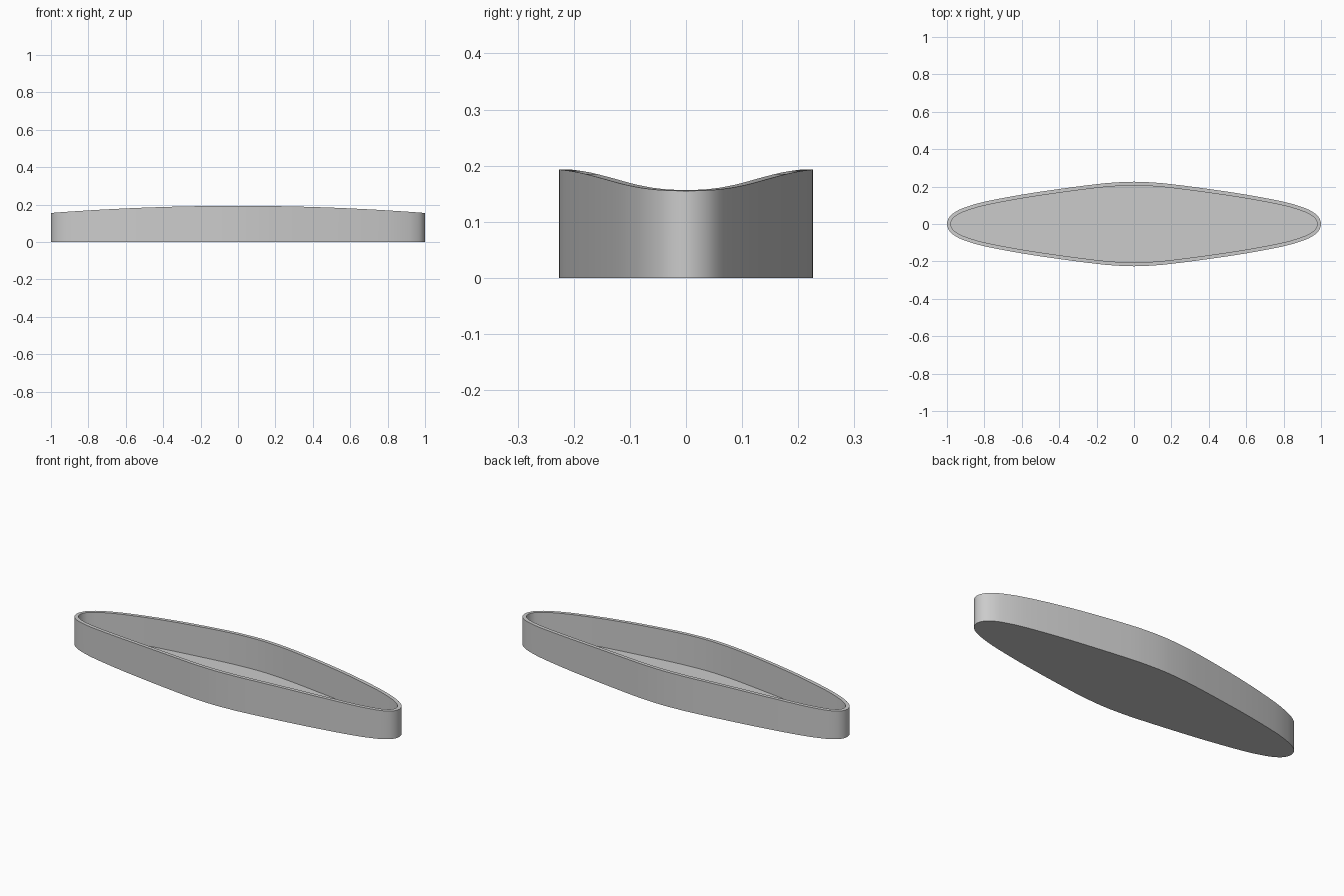
import bpy, bmesh, math
from mathutils import Vector

cube = bpy.data.objects.get("Cube")
if cube:
    bpy.data.objects.remove(cube)

WALL, FLOOR = 0.02, 0.02

# Quarter outline from the right tip to the middle of the long side
quarter = [(1, 0), (.985, .04), (.95, .068), (.9, .09), (.8, .119), (.6, .157),
           (.4, .187), (.2, .213), (.1, .222), (0, .226)]
half = quarter + [(-x, y) for x, y in reversed(quarter[:-1])]
control = [Vector(p) for p in half + [(x, -y) for x, y in reversed(half[1:-1])]]


def smooth_loop(points, steps=3):
    """Closed Catmull-Rom curve through the points."""
    out, n = [], len(points)
    for i in range(n):
        a, b, c, d = (points[(i + k) % n] for k in (-1, 0, 1, 2))
        for s in range(steps):
            t = s / steps
            out.append(b + 0.5 * t * (c - a + t * (2 * a - 5 * b + 4 * c - d
                                                   + t * (3 * (b - c) + d - a))))
    return out


def inward(points, distance):
    """Offset a closed loop towards its middle."""
    out, n = [], len(points)
    for i, p in enumerate(points):
        t = (points[(i + 1) % n] - points[i - 1]).normalized()
        out.append(p + distance * Vector((-t.y, t.x)))
    return out


def rim_height(p):
    return 0.155 + 0.038 * (1 - min(1, p.x * p.x))


outer = smooth_loop(control)
inner = inward(outer, WALL)

# Rings run from the underside, up the outside, over the rim, down to the floor
bm = bmesh.new()
rings = [[bm.verts.new((p.x, p.y, z(p))) for p in loop] for loop, z in (
    (outer, lambda p: 0), (outer, rim_height),
    (inner, rim_height), (inner, lambda p: FLOOR))]
for low, high in zip(rings, rings[1:]):
    for i in range(len(low)):
        j = (i + 1) % len(low)
        bm.faces.new((low[i], low[j], high[j], high[i]))
bm.faces.new(list(reversed(rings[0])))
bm.faces.new(rings[-1])
bmesh.ops.recalc_face_normals(bm, faces=bm.faces)

mesh = bpy.data.meshes.new("oval_tray")
bm.to_mesh(mesh)
bm.free()
tray = bpy.data.objects.new("oval_tray", mesh)
bpy.context.collection.objects.link(tray)

# Plain grey finish
grey = bpy.data.materials.new("light_grey")
grey.use_nodes = True
colour = (0.6, 0.6, 0.6, 1)
grey.diffuse_color = colour
grey.node_tree.nodes["Principled BSDF"].inputs["Base Color"].default_value = colour
mesh.materials.append(grey)

bpy.ops.object.select_all(action='DESELECT')
tray.select_set(True)
bpy.context.view_layer.objects.active = tray
bpy.ops.object.shade_smooth_by_angle(angle=math.radians(30))
